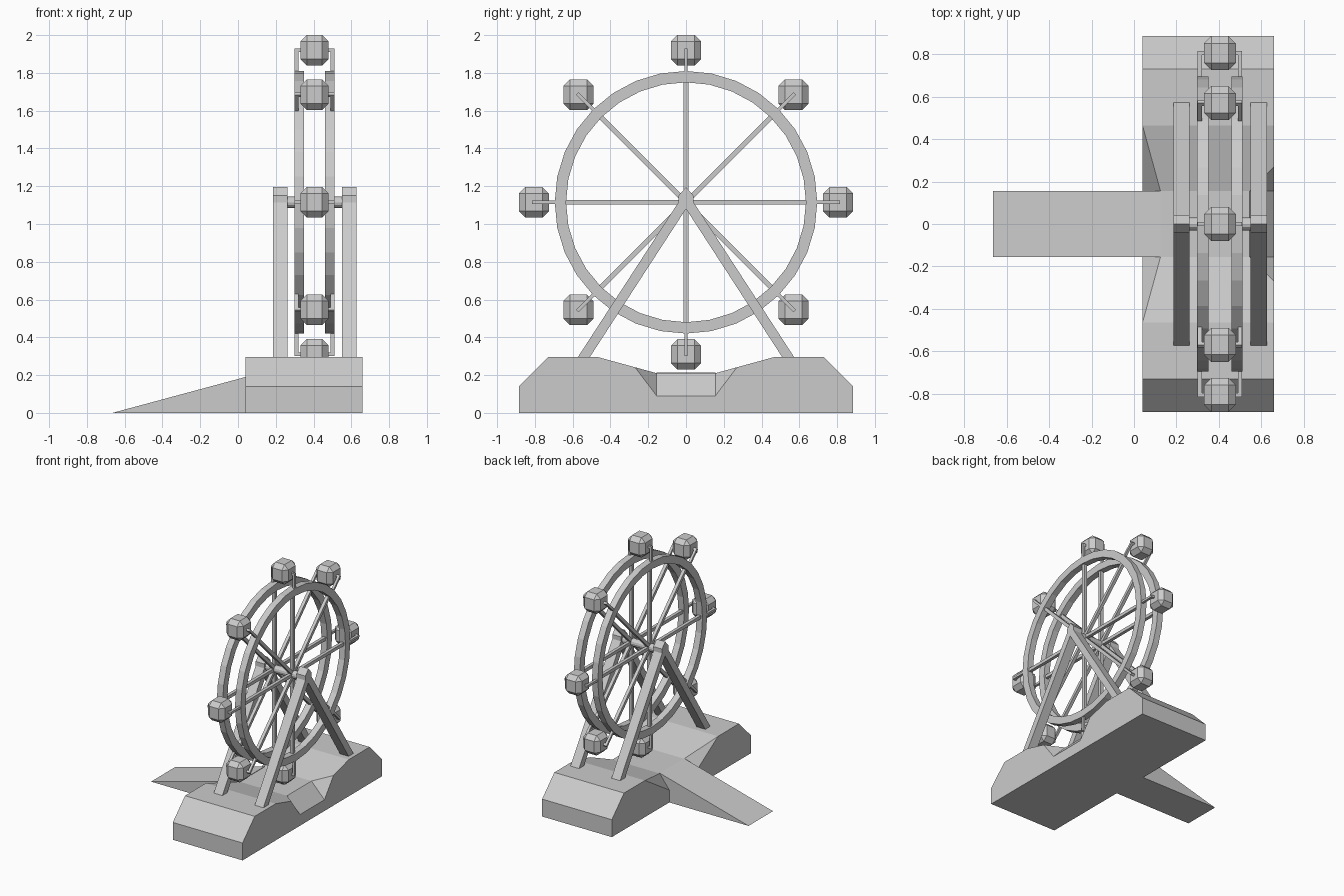
import bpy, bmesh, math
from mathutils import Vector, Matrix

if "Cube" in bpy.data.objects:
    bpy.data.objects.remove(bpy.data.objects["Cube"])

CX, CZ = 0.405, 1.115          # wheel centre
RIM_OUT, RIM_IN, CAR_R = 0.695, 0.635, 0.805


def finish(name, bm):
    bmesh.ops.remove_doubles(bm, verts=bm.verts, dist=1e-5)
    bmesh.ops.recalc_face_normals(bm, faces=bm.faces)
    me = bpy.data.meshes.new(name)
    bm.to_mesh(me)
    bm.free()
    ob = bpy.data.objects.new(name, me)
    bpy.context.collection.objects.link(ob)
    return ob


def box(name, lo, hi, angle=0.0, bevel=0.0):
    """Box relative to the wheel hub, turned about the hub axis."""
    bm = bmesh.new()
    bmesh.ops.create_cube(bm, size=1)
    lo, hi = Vector(lo), Vector(hi)
    for v in bm.verts:
        v.co = Vector((lo[i] + (v.co[i] + 0.5) * (hi[i] - lo[i]) for i in range(3)))
    if bevel:
        bmesh.ops.bevel(bm, geom=bm.edges[:], offset=bevel, segments=1,
                        affect='EDGES', profile=0.5)
    m = Matrix.Translation((CX, 0, CZ)) @ Matrix.Rotation(angle, 4, 'X')
    bmesh.ops.transform(bm, matrix=m, verts=bm.verts)
    return finish(name, bm)


def prism(name, pts, depth):
    """Extrude a planar polygon along the vector depth."""
    bm = bmesh.new()
    f = bm.faces.new([bm.verts.new(p) for p in pts])
    r = bmesh.ops.extrude_face_region(bm, geom=[f], use_keep_orig=True)
    bmesh.ops.translate(bm, vec=depth,
                        verts=[g for g in r['geom'] if isinstance(g, bmesh.types.BMVert)])
    return finish(name, bm)


# Base platform: one half listed, mirrored in y
L, R = 0.04, 0.66
P = {
    'a': (L, .885, 0), 'b': (L, .885, .14), 'c': (L, .73, .295), 'd': (L, .465, .295),
    'e': (L, .155, .10), 'f': (L, 0, .10), 'g': (L, 0, 0),
    'A': (R, .885, 0), 'B': (R, .885, .14), 'C': (R, .73, .295), 'D': (R, .465, .295),
    'H': (R, .27, .2415), 'E': (R, .155, .09), 'F': (R, 0, .09), 'G': (R, 0, 0),
    'i': (.125, .155, .21), 'j': (.125, 0, .21), 'I': (.545, .155, .21), 'J': (.545, 0, .21),
}
bm = bmesh.new()
for s in (1, -1):
    vs = {k: bm.verts.new((x, s * y, z)) for k, (x, y, z) in P.items()}
    for face in ('abcdefg', 'ABCDHEFG', 'abBA', 'bcCB', 'cdDC', 'diIHD', 'dei',
                 'HIE', 'efji', 'ijJI', 'IJFE', 'gGAa'):
        bm.faces.new([vs[k] for k in face])
finish('base_platform', bm)

# Entry ramp
prism('entry_ramp', [(-.665, -.155, 0), (.125, -.155, 0), (.125, -.155, .213)], (0, .31, 0))

# A-frame supports
half = [(.04, 1.15), (.04, 1.115), (.605, .245), (.542, .245)]
frame = [(0, 1.195)] + half + [(0, 1.08)] + [(-y, z) for y, z in reversed(half)]
for x, side in ((.185, 'left'), (.55, 'right')):
    prism(side + '_support', [(x, y, z) for y, z in frame], (.077, 0, 0))

# Axle
bm = bmesh.new()
bmesh.ops.create_cone(bm, cap_ends=True, segments=12, radius1=.03, radius2=.03, depth=.34,
                      matrix=Matrix.Translation((CX, 0, CZ)) @ Matrix.Rotation(math.pi / 2, 4, 'Y'))
finish('axle', bm)

# Rims
N = 32
for side in (-1, 1):
    bm = bmesh.new()
    loops = []
    for k in range(N):
        t = 2 * math.pi * k / N
        loops.append([bm.verts.new((CX + side * x, r * math.cos(t), CZ + r * math.sin(t)))
                      for x, r in ((.055, RIM_IN), (.055, RIM_OUT), (.107, RIM_OUT), (.107, RIM_IN))])
    for k in range(N):
        a, b = loops[k], loops[(k + 1) % N]
        for i in range(4):
            j = (i + 1) % 4
            bm.faces.new((a[i], a[j], b[j], b[i]))
    finish('rim', bm)

# Spokes, hanger arms, pins and cabins
for k in range(8):
    t = k * math.pi / 4
    for s in (-1, 1):
        xs = sorted((s * .067, s * .093))
        box('spoke', (xs[0], -.013, 0), (xs[1], .013, .65), t)
        xs = sorted((s * .085, s * .105))
        box('hanger_arm', (xs[0], -.009, .64), (xs[1], .009, CAR_R + .009), t)
    box('cabin_pin', (-.105, -.009, CAR_R - .009), (.105, .009, CAR_R + .009), t)
    y, z = -CAR_R * math.sin(t), CAR_R * math.cos(t)
    box('cabin', (-.075, y - .08, z - .08), (.075, y + .08, z + .08), bevel=.034)
